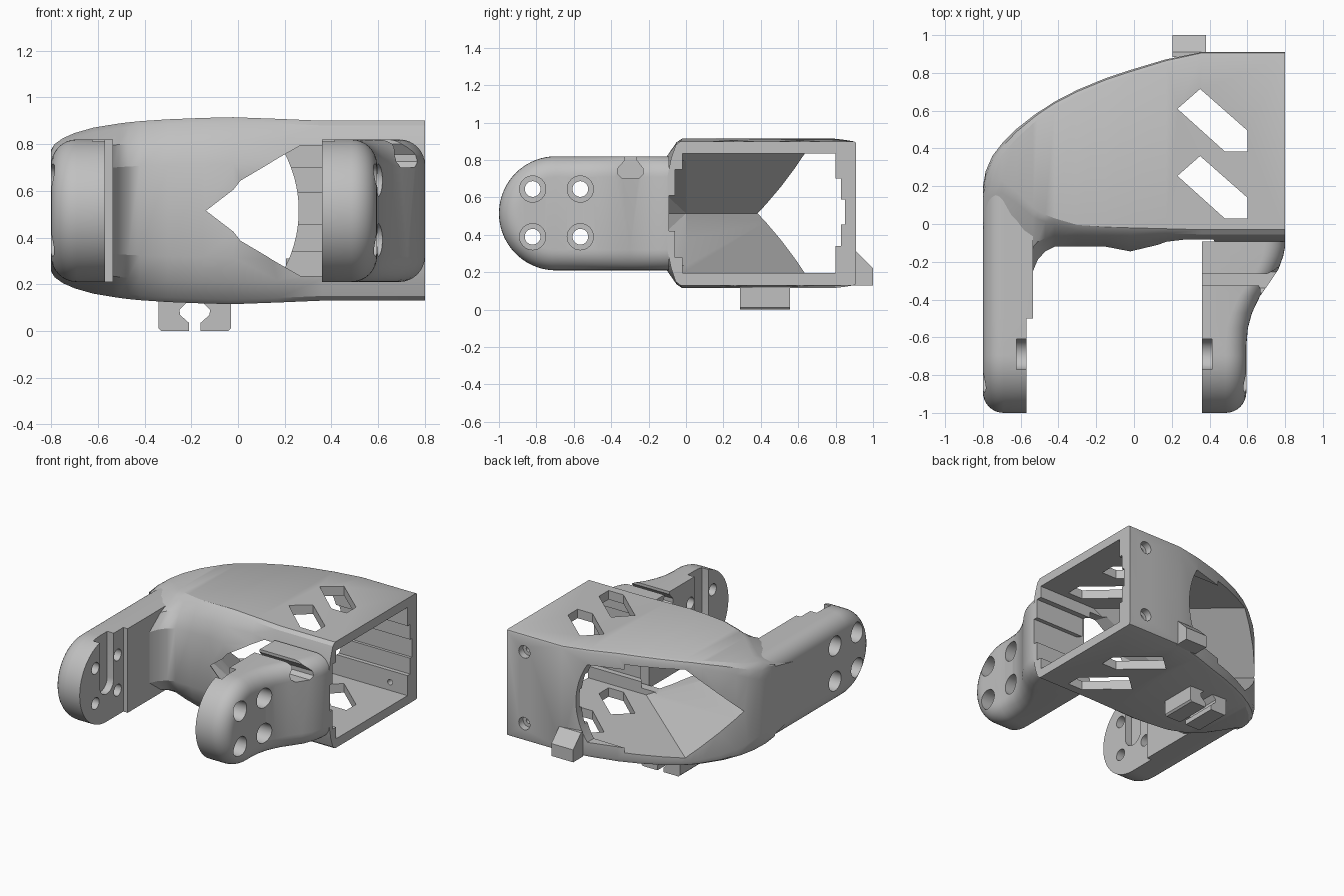
import bpy, bmesh, math
from mathutils import Vector

if "Cube" in bpy.data.objects:
    bpy.data.objects.remove(bpy.data.objects["Cube"])

GREY = bpy.data.materials.new("plain grey")
GREY.diffuse_color = (0.53, 0.53, 0.53, 1)
GREY.use_nodes = True
GREY.node_tree.nodes["Principled BSDF"].inputs["Base Color"].default_value = GREY.diffuse_color
MID = 0.515  # height of the symmetry plane


def finish(name, bm, cutter=False):
    bmesh.ops.remove_doubles(bm, verts=bm.verts, dist=1e-5)
    bmesh.ops.recalc_face_normals(bm, faces=bm.faces)
    me = bpy.data.meshes.new(name)
    bm.to_mesh(me)
    bm.free()
    ob = bpy.data.objects.new(name, me)
    bpy.context.collection.objects.link(ob)
    me.materials.append(GREY)
    ob.hide_render = cutter
    return ob


def loft(name, rings, caps=True):
    """Skin a list of equal closed rings."""
    bm = bmesh.new()
    vs = [[bm.verts.new(p) for p in r] for r in rings]
    n = len(rings[0])
    for a, b in zip(vs, vs[1:]):
        for i in range(n):
            bm.faces.new((a[i], a[(i + 1) % n], b[(i + 1) % n], b[i]))
    if caps:
        bm.faces.new(vs[0])
        bm.faces.new(vs[-1][::-1])
    return finish(name, bm)


def prism(name, pts, axis, lo, hi):
    """Extrude a 2D outline along axis x, y or z."""
    put = {'x': lambda p, t: (t, p[0], p[1]), 'y': lambda p, t: (p[0], t, p[1]),
           'z': lambda p, t: (p[0], p[1], t)}[axis]
    return loft(name, [[put(p, t) for p in pts] for t in (lo, hi)])


def box(name, x0, x1, y0, y1, z0, z1):
    return prism(name, [(x0, y0), (x1, y0), (x1, y1), (x0, y1)], 'z', z0, z1)


def disc(u, v, r, n=32):
    return [(u + r * math.cos(2 * math.pi * i / n), v + r * math.sin(2 * math.pi * i / n))
            for i in range(n)]


def hull(name, pts):
    bm = bmesh.new()
    bmesh.ops.convex_hull(bm, input=[bm.verts.new(p) for p in pts])
    return finish(name, bm)


def cut(ob, cutters):
    bpy.context.view_layer.objects.active = ob
    for c in cutters:
        c.hide_render = True
        m = ob.modifiers.new("cut", 'BOOLEAN')
        m.operation, m.solver, m.object = 'DIFFERENCE', 'EXACT', c
        bpy.ops.object.modifier_apply(modifier=m.name)
        bpy.data.objects.remove(c)


def smooth(ob, deg=28):
    bpy.ops.object.select_all(action='DESELECT')
    ob.select_set(True)
    bpy.context.view_layer.objects.active = ob
    bpy.ops.object.shade_smooth_by_angle(angle=math.radians(deg))


# ---- housing: cross-sections along x (x, front, front top edge, back, top, radius)
sections = [(-.80, -.25, .14, .20, .775, .08), (-.785, -.25, .18, .28, .80, .08),
            (-.75, -.25, .20, .36, .825, .07), (-.70, -.25, .21, .425, .847, .06),
            (-.62, -.25, .15, .505, .870, .05), (-.535, -.25, .07, .572, .884, .04),
            (-.51, -.19, .05, .59, .888, .035), (-.47, -.145, .03, .615, .893, .03),
            (-.42, -.12, .01, .648, .898, .03), (-.3, -.12, -.025, .71, .906, .03),
            (-.15, -.12, -.035, .772, .912, .03), (-.02, -.145, -.04, .815, .915, .03),
            (.17, -.10, -.045, .872, .908, .025), (.36, -.10, -.05, .91, .90, .015),
            (.80, -.10, -.05, .91, .90, .015)]
rings = []
for x, yf, yt, yb, zt, r in sections:
    h, d = zt - MID, yt - yf
    up = [(yf, .5 * h), (yf + .4 * d, .76 * h), (yt - .1 * d, h - .02), (yt + .02, h),
          (yb - r, h), (yb - .3 * r, h - .3 * r), (yb, h - r)]
    rings.append([(x, y, MID + z) for y, z in up] + [(x, y, MID - z) for y, z in up[::-1]])
housing = loft("housing", rings)


# ---- pocket with an oblique wedge end, open to the right and through the back
def pocket(name, y0, y1, x1, half, slope=1.85):
    pts = []
    for y in (y0, y1):
        tip = -.73 - 1.18 * (y - .38)
        for s in (-1, 1):
            pts += [(tip + slope * half, y, MID + s * half), (x1, y, MID + s * half)]
        pts.append((tip, y, MID))
    return hull(name, pts)


arc = [(-.27 + .53 * math.cos(a), MID + .53 * math.sin(a))
       for a in [math.radians(-32 + 4 * i) for i in range(17)]]
cutters = [pocket("pocket", -.02, .80, .9, .32),
           pocket("front_opening", -.30, .0, .355, .28),
           prism("back_window", arc + [(-.25, .80), (-.25, .23)], 'y', .7, 1.1),
           box("back_groove", -.4, .9, .7, .83, .34, .70),
           box("back_groove_deep", -.4, .9, .7, .85, .455, .59),
           box("front_groove", .34, .9, -.06, .1, .28, .75),
           box("front_groove_deep", .34, .9, -.09, .1, .42, .61)]
# slanted slots through top and bottom
for dy in (0, -.355):
    cutters.append(prism("slot", [(.23, .61 + dy), (.35, .715 + dy), (.6, .495 + dy),
                                  (.6, .385 + dy), (.48, .385 + dy)], 'z', -.1, 1.1))
# screw seats in the back wall
for z in (.255, .775):
    cutters.append(prism("screw_seat", disc(.66, z, .045, 20), 'y', .86, 1.0))
    cutters.append(prism("screw_hole", disc(.66, z, .02, 16), 'y', .7, 1.0))
cut(housing, cutters)
smooth(housing)


# ---- arms: rounded fork plates
def arm(name, xi, outer, ys, rad=.11):
    """Stack of inset outlines from inner face xi to the outer face outer(y)."""
    R, yc, side = .305, -.695, (1 if outer(-.8) > xi else -1)
    layers = [(None, 0)] + [(rad * (1 - math.sin(t)), rad * (1 - math.cos(t)))
                            for t in [math.radians(11.25 * i) for i in range(9)]]
    bm = bmesh.new()
    rows = []
    for d, ins in layers:
        q = R - ins
        half = [(yc - q * math.cos(a), q * math.sin(a))
                for a in [math.radians(5 * i) for i in range(19)]] + [(y, q) for y in ys]
        pos = lambda y: xi if d is None else outer(y) - side * d
        rows.append([[bm.verts.new((pos(y), y, MID + s * z)) for y, z in half] for s in (1, -1)])
    n = len(rows[0][0])
    for a, b in zip(rows, rows[1:]):
        for s in (0, 1):
            for i in range(n - 1):
                bm.faces.new((a[s][i], a[s][i + 1], b[s][i + 1], b[s][i]))
        bm.faces.new((a[0][-1], a[1][-1], b[1][-1], b[0][-1]))
    for u, l in (rows[0], rows[-1]):
        for i in range(n - 1):
            bm.faces.new((u[i], u[i + 1], l[i + 1], l[i]))
    bmesh.ops.remove_doubles(bm, verts=bm.verts, dist=1e-5)
    bmesh.ops.dissolve_degenerate(bm, edges=bm.edges, dist=1e-5)
    return finish(name, bm)


flare = [(-2, .595), (-.64, .595), (-.55, .603), (-.47, .625), (-.38, .668), (-.30, .725),
         (-.24, .765), (-.17, .79), (-.12, .80), (1, .80)]


def flared(y):
    for (a, p), (b, q) in zip(flare, flare[1:]):
        if y <= b:
            return p + (q - p) * (y - a) / (b - a)


left_arm = arm("left_arm", -.535, lambda y: -.8, [-.5, -.25, 0, .19])
right_arm = arm("right_arm", .36, flared, [y for y, _ in flare[1:-1]] + [-.092])


def joint_cuts(inner, outer, side):
    """Bolt holes with counterbores, and the keyed slot on the inner face."""
    out = []
    for y in (-.82, -.565):
        for z in (.39, .645):
            for r, a in ((.042, inner - side * .1), (.07, outer - side * .1)):
                out.append(prism("bolt", disc(y, z, r), 'x', *sorted((a, outer + side * .2))))
    slot = [(-.69 + .08 * math.cos(a), .49 + .08 * math.sin(a))
            for a in [math.pi + math.pi * i / 12 for i in range(13)]] + [(-.61, .9), (-.77, .9)]
    out.append(prism("key_slot", slot, 'x', *sorted((inner - side * .1, inner + side * .052))))
    return out


cut(left_arm, [box("step", -.57, -.4, -1.1, -.5, 0, 1)] + joint_cuts(-.57, -.8, -1))
# keyhole cable groove across the right arm
groove = [(-.325, .9), (-.325, .80), (-.365, .755), (-.365, .725), (-.34, .70),
          (-.255, .70), (-.23, .725), (-.23, .755), (-.265, .80), (-.265, .9)]
cut(right_arm, joint_cuts(.36, .595, 1) + [prism("cable_groove", groove, 'x', .3, .9)])
smooth(left_arm)
smooth(right_arm)

# ---- wedge tab on the back
prism("back_tab", [(.885, .13), (1.0, .13), (1.0, .22), (.91, .31), (.885, .31)], 'x', .205, .38)

# ---- pair of cable clips underneath, mirrored about x = -0.185
clip = [(.155, .15), (.155, .012), (.143, 0), (.025, 0), (.025, .035), (.062, .068),
        (.066, .09), (.035, .122), (.035, .15)]
for name, s in (("left_clip", -1), ("right_clip", 1)):
    prism(name, [(-.185 + s * x, z) for x, z in clip], 'y', .29, .555)
